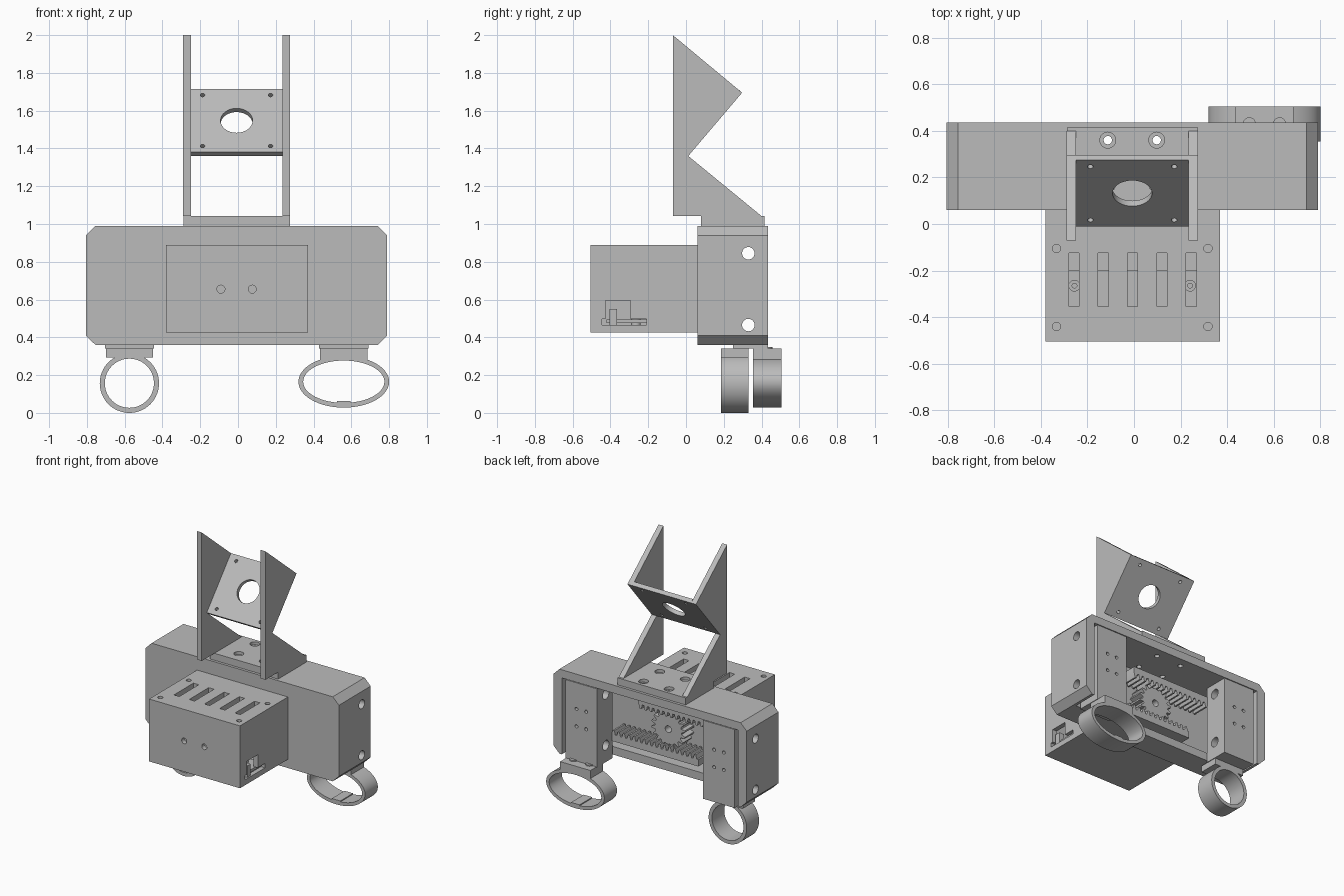
import bpy, bmesh, math

if "Cube" in bpy.data.objects:
    bpy.data.objects.remove(bpy.data.objects["Cube"])

grey = bpy.data.materials.new("plain_grey")
grey.use_nodes = True
grey.diffuse_color = (0.5, 0.5, 0.5, 1)
grey.node_tree.nodes["Principled BSDF"].inputs["Base Color"].default_value = (0.5, 0.5, 0.5, 1)

MID = -0.0075  # centre line of the body


def prism(name, pts, axis, a, b):
    """Extrude a 2D outline along an axis from a to b."""
    place = {"x": lambda p, t: (t, p[0], p[1]),
             "y": lambda p, t: (p[0], t, p[1]),
             "z": lambda p, t: (p[0], p[1], t)}[axis]
    bm = bmesh.new()
    lo = [bm.verts.new(place(p, a)) for p in pts]
    hi = [bm.verts.new(place(p, b)) for p in pts]
    bm.faces.new(lo)
    bm.faces.new(hi)
    n = len(pts)
    for i in range(n):
        j = (i + 1) % n
        bm.faces.new((lo[i], lo[j], hi[j], hi[i]))
    bmesh.ops.recalc_face_normals(bm, faces=bm.faces)
    mesh = bpy.data.meshes.new(name)
    bm.to_mesh(mesh)
    bm.free()
    mesh.materials.append(grey)
    ob = bpy.data.objects.new(name, mesh)
    bpy.context.scene.collection.objects.link(ob)
    return ob


def box(name, x0, x1, y0, y1, z0, z1):
    return prism(name, [(x0, y0), (x1, y0), (x1, y1), (x0, y1)], "z", z0, z1)


def oval(u, v, ru, rv=None, n=32):
    rv = rv or ru
    return [(u + ru * math.cos(2 * math.pi * i / n), v + rv * math.sin(2 * math.pi * i / n))
            for i in range(n)]


def hole(u, v, r, axis, a, b):
    return prism("cutter", oval(u, v, r), axis, a, b)


def carve(ob, cutters):
    for c in cutters:
        c.hide_render = True
        mod = ob.modifiers.new("cut", "BOOLEAN")
        mod.operation = "DIFFERENCE"
        mod.solver = "EXACT"
        mod.object = c
        bpy.context.view_layer.objects.active = ob
        bpy.ops.object.modifier_apply(modifier=mod.name)
        bpy.data.objects.remove(c)


def chamfered(x0, x1, z0, z1, c):
    return [(x0 + c, z0), (x1 - c, z0), (x1, z0 + c), (x1, z1 - c),
            (x1 - c, z1), (x0 + c, z1), (x0, z1 - c), (x0, z0 + c)]


# Gripper body: chamfered shell, open at the back and along the rear underside
body = prism("body_shell", chamfered(-0.805, 0.79, 0.36, 0.99, 0.05), "y", 0.06, 0.435)
cuts = [box("cutter", -0.735, 0.72, 0.115, 0.6, 0.42, 0.93),
        box("cutter", -0.735, 0.72, 0.24, 0.6, 0.3, 0.6)]
cuts += [hole(0.33, z, 0.033, "x", -1, 1) for z in (0.465, 0.845)]
plate_holes = [(MID + s * 0.105, y) for s in (-1, 1) for y in (0.17, 0.36)]
cuts += [hole(x, y, 0.018, "z", 0.9, 1.1) for x, y in plate_holes]
carve(body, cuts)

# Electronics box with slots, screw holes and side port
case = box("electronics_box", -0.38, 0.37, -0.505, 0.06, 0.425, 0.89)
cuts = [box("cutter", -0.345, 0.335, -0.47, 0.03, 0.46, 0.85)]
for i in range(5):
    x = -0.258 + i * 0.126
    cuts.append(box("cutter", x - 0.022, x + 0.022, -0.355, -0.125, 0.8, 1))
cuts += [hole(MID + s * 0.325, y, 0.018, "z", 0.86, 1) for s in (-1, 1) for y in (-0.44, -0.105)]
cuts += [hole(MID + s * 0.083, 0.655, 0.021, "y", -0.6, -0.4) for s in (-1, 1)]
cuts += [box("cutter", 0.3, 0.5, -0.425, -0.295, 0.465, 0.595),
         box("cutter", 0.3, 0.5, -0.445, -0.21, 0.465, 0.498)]
carve(case, cuts)
box("circuit_board", -0.3, 0.345, -0.42, -0.2, 0.475, 0.495)
box("port_pin", 0.32, 0.36, -0.405, -0.365, 0.465, 0.55)
for s, side in ((-1, "right"), (1, "left")):
    post = prism(side + "_board_post", oval(MID + s * 0.248, -0.265, 0.025), "z", 0.45, 0.8)
    carve(post, [hole(MID + s * 0.248, -0.265, 0.01, "z", 0.7, 0.9)])

# Mounting plate with countersunk screws
base = box("mount_plate", -0.288, 0.275, 0.08, 0.415, 0.99, 1.042)
cuts = [hole(x, y, 0.018, "z", 0.9, 1.1) for x, y in plate_holes]
cuts += [hole(x, y, 0.034, "z", 1.02, 1.1) for x, y in plate_holes]
carve(base, cuts)

# Upright brackets with a notched side profile
side_outline = [(-0.07, 2.0), (0.297, 1.695), (0.012, 1.36), (0.4, 1.042), (-0.07, 1.042)]
prism("right_bracket", side_outline, "x", -0.29, -0.25)
prism("left_bracket", side_outline, "x", 0.235, 0.275)

# Tilted motor plate with a bore and four screw holes
tilted = prism("motor_plate", [(0.012, 1.36), (0.297, 1.695), (0.274, 1.715), (-0.011, 1.38)],
               "x", -0.25, 0.235)
slope = math.atan2(0.335, 0.285)
cuts = []
for dx, d, r in [(0, 0, 0.085)] + [(sx * 0.18, sd * 0.177, 0.012) for sx in (-1, 1) for sd in (-1, 1)]:
    c = hole(0, 0, r, "z", -0.1, 0.1)
    c.rotation_euler = (slope, 0, 0)
    c.location = (MID + dx, 0.143 + d * math.cos(slope), 1.538 + d * math.sin(slope))
    cuts.append(c)
bpy.context.view_layer.update()
carve(tilted, cuts)

# Drive gear
teeth = 18
outline = []
for i in range(teeth):
    for f, r in ((0, 0.11), (0.3, 0.11), (0.5, 0.14), (0.75, 0.14)):
        a = 2 * math.pi * (i + f) / teeth
        outline.append((MID + r * math.cos(a), 0.66 + r * math.sin(a)))
gear = prism("drive_gear", outline, "y", 0.115, 0.22)
carve(gear, [hole(MID, 0.66, 0.025, "y", 0.15, 0.3)])


def rack(name, x0, x1, z, up):
    """Toothed bar whose teeth point up (1) or down (-1)."""
    pitch = 0.042
    n = int((x1 - x0) / pitch)
    pts = [(x0, z - up * 0.05)]
    for i in range(n):
        x = x0 + i * pitch
        pts += [(x, z), (x + pitch * 0.3, z), (x + pitch * 0.5, z + up * 0.032),
                (x + pitch * 0.8, z + up * 0.032)]
    pts += [(x0 + n * pitch, z), (x0 + n * pitch, z - up * 0.05)]
    prism(name, pts, "y", 0.125, 0.255)


rack("lower_rack", -0.28, 0.46, 0.518, 1)
rack("upper_rack", -0.46, 0.25, 0.802, -1)

# Sliding carriages with guide rod bores and finger screw holes
for s, side in ((-1, "right"), (1, "left")):
    cx = -0.575 if s < 0 else 0.56
    block = box(side + "_carriage", cx - 0.13, cx + 0.13, 0.25, 0.434, 0.34, 0.925)
    cuts = [hole(0.33, z, 0.036, "x", cx - 0.3, cx + 0.3) for z in (0.465, 0.845)]
    cuts += [hole(cx + dx, z, 0.012, "y", 0.4, 0.5) for dx in (-0.04, 0.04) for z in (0.6, 0.73)]
    carve(block, cuts)


def finger(side, cx, cz, ru, rv, wall, y0, y1):
    """Ring finger hanging from a mounting block."""
    ring = prism(side + "_finger_ring", oval(cx, cz, ru, rv, 64), "y", y0, y1)
    bore = prism("cutter", oval(cx, cz, ru - wall, rv - wall, 64), "y", y0 - 0.1, y1 + 0.1)
    carve(ring, [bore])
    box(side + "_finger_mount", cx - 0.125, cx + 0.125, y0, y1, cz + rv - 0.02, 0.342)


finger("right", -0.575, 0.157, 0.157, 0.157, 0.027, 0.185, 0.33)
finger("left", 0.56, 0.165, 0.24, 0.137, 0.025, 0.355, 0.505)

# Grip pads and screw bosses on the oval finger
box("left_grip_pad", 0.525, 0.595, 0.355, 0.505, 0.032, 0.062)
for x in (0.495, 0.625):
    prism("left_screw_boss", oval(x, 0.43, 0.028, n=20), "z", 0.285, 0.35)

# Smooth round walls, keep edges crisp
bpy.ops.object.select_all(action="DESELECT")
for ob in bpy.context.scene.objects:
    if ob.type == "MESH":
        ob.select_set(True)
        bpy.context.view_layer.objects.active = ob
bpy.ops.object.shade_smooth_by_angle(angle=math.radians(30))
